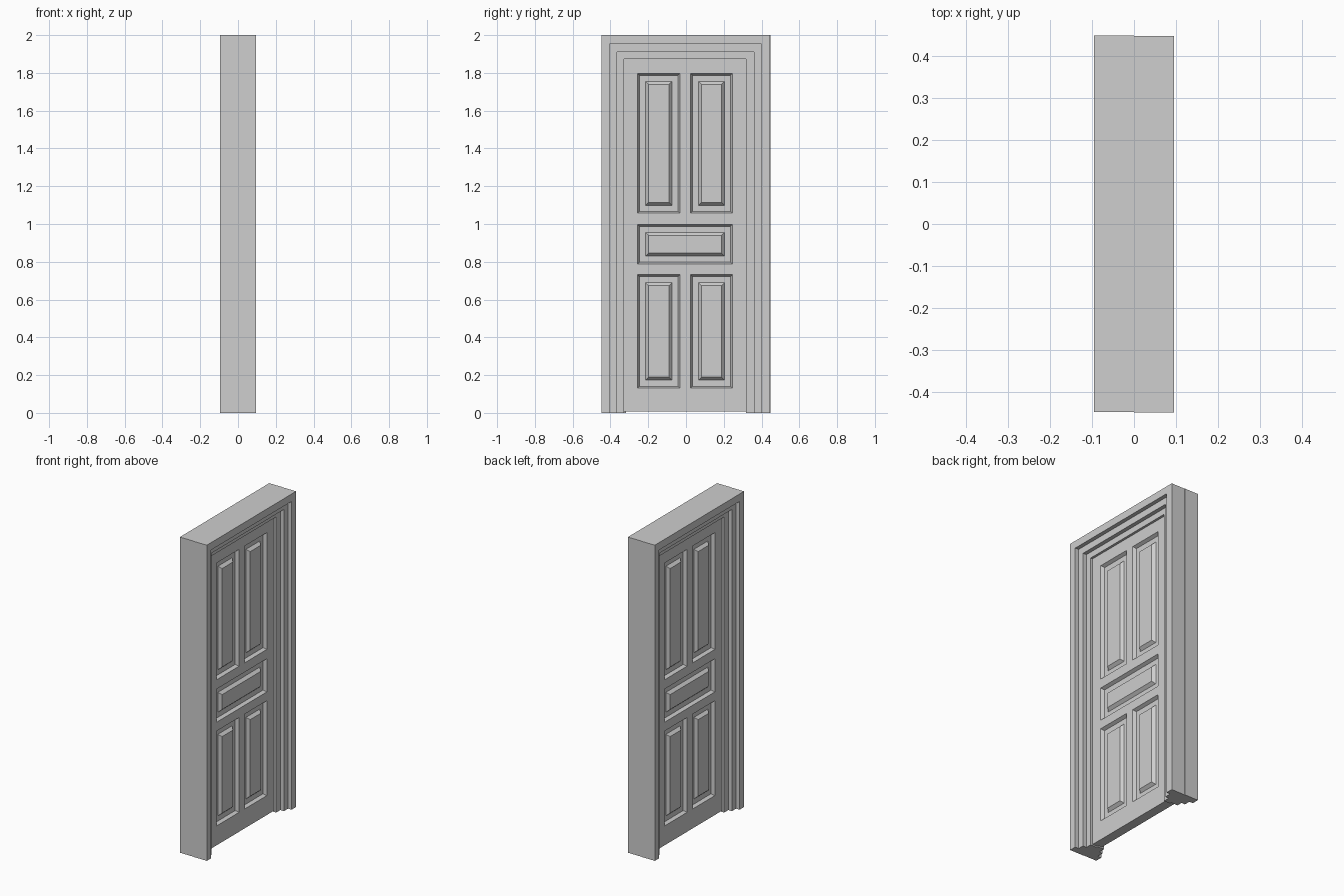
import bpy, bmesh
from math import pi

cube = bpy.data.objects.get("Cube")
if cube:
    bpy.data.objects.remove(cube, do_unlink=True)

grey = bpy.data.materials.new("light grey paint")
grey.use_nodes = True
grey.diffuse_color = (0.62, 0.62, 0.62, 1)
grey.node_tree.nodes["Principled BSDF"].inputs["Base Color"].default_value = grey.diffuse_color


def add_both_sides(name, bm):
    """Place the half on +x and a half-turned copy on -x."""
    mesh = bpy.data.meshes.new(name)
    bm.to_mesh(mesh)
    bm.free()
    mesh.materials.append(grey)
    for side, angle in (("left", 0), ("right", pi)):
        obj = bpy.data.objects.new(f"{name}_{side}", mesh)
        obj.rotation_euler.z = angle
        bpy.context.collection.objects.link(obj)


# Stepped door frame: (y low, y high, top) of each step swept around the opening
outer = (-0.448, 0.446, 2.0)
step_1 = (-0.404, 0.401, 1.953)
step_2 = (-0.365, 0.359, 1.911)
inner = (-0.329, 0.318, 1.873)
profile = [(0, outer), (0.095, outer), (0.095, step_1), (0.07, step_1),
           (0.07, step_2), (0.045, step_2), (0.045, inner), (0, inner)]
bm = bmesh.new()
rows = [[bm.verts.new((x, y, z)) for y, z in ((lo, 0), (lo, top), (hi, top), (hi, 0))]
        for x, (lo, hi, top) in profile]
for a, b in zip(rows, rows[1:]):
    for i in range(3):
        bm.faces.new((a[i], a[i + 1], b[i + 1], b[i]))
for end in (0, 3):
    bm.faces.new([row[end] for row in rows])
bmesh.ops.recalc_face_normals(bm, faces=bm.faces)
# Closed back gives the sweep an unambiguous outside
for i in range(3):
    bm.faces.new((rows[-1][i], rows[-1][i + 1], rows[0][i + 1], rows[0][i]))
bmesh.ops.recalc_face_normals(bm, faces=bm.faces)
add_both_sides("frame", bm)

# Door leaf: a grid of rails and stiles with five panel cells
ys = [-0.33, -0.257, -0.032, 0.024, 0.246, 0.33]
zs = [0.008, 0.131, 0.732, 0.788, 0.998, 1.057, 1.797, 1.88]
bm = bmesh.new()
grid = [[bm.verts.new((0.03, y, z)) for y in ys] for z in zs]
cells = {}
for r in range(len(zs) - 1):
    for c in range(len(ys) - 1):
        cells[r, c] = bm.faces.new((grid[r][c], grid[r][c + 1],
                                    grid[r + 1][c + 1], grid[r + 1][c]))
panels = [cells[r, c] for r in (1, 5) for c in (1, 3)]
middle = bmesh.ops.dissolve_faces(bm, faces=[cells[3, c] for c in (1, 2, 3)])
panels += middle["region"]

# Recessed moulding, flat channel, then raised field
for width, depth in ((0.01, -0.02), (0.032, 0), (0.016, 0.018)):
    bmesh.ops.inset_individual(bm, faces=panels, thickness=width, depth=depth,
                               use_even_offset=True)

# Leaf edges back to the centre plane
rim = [e for e in bm.edges if e.is_boundary]
sides = bmesh.ops.extrude_edge_only(bm, edges=rim)["geom"]
for v in sides:
    if isinstance(v, bmesh.types.BMVert):
        v.co.x = 0
bmesh.ops.recalc_face_normals(bm, faces=bm.faces)
if max(bm.faces, key=lambda f: f.calc_center_median().x).normal.x < 0:
    bmesh.ops.reverse_faces(bm, faces=bm.faces)
add_both_sides("door_leaf", bm)
